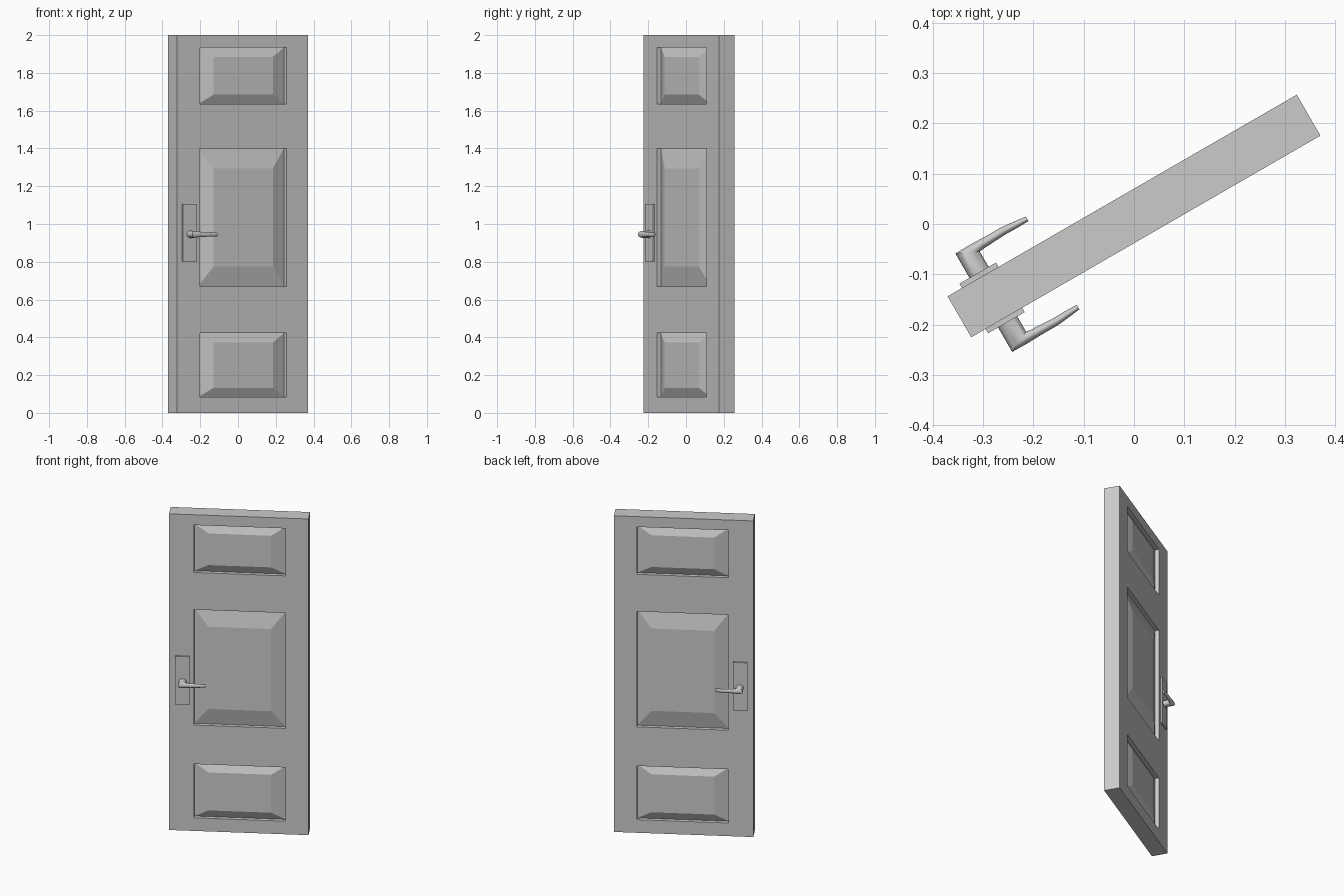
import bpy, bmesh, math
from mathutils import Matrix

if "Cube" in bpy.data.objects:
    bpy.data.objects.remove(bpy.data.objects["Cube"])

# Door frame: local x along the width, local y through the thickness, opened 30 degrees
PLACE = Matrix.Translation((0, 0.016, 0)) @ Matrix.Rotation(math.radians(30), 4, 'Z')
HALF_W, HALF_T, HEIGHT = 0.401, 0.047, 2.0


def finish(bm, name, smooth=False):
    bmesh.ops.remove_doubles(bm, verts=bm.verts, dist=1e-5)
    bmesh.ops.recalc_face_normals(bm, faces=bm.faces)
    mesh = bpy.data.meshes.new(name)
    bm.to_mesh(mesh)
    bm.free()
    ob = bpy.data.objects.new(name, mesh)
    bpy.context.collection.objects.link(ob)
    ob.matrix_world = PLACE
    if smooth:
        bpy.ops.object.select_all(action='DESELECT')
        bpy.context.view_layer.objects.active = ob
        ob.select_set(True)
        bpy.ops.object.shade_smooth_by_angle(angle=math.radians(40))
    return ob


def face(bm, pts):
    bm.faces.new([bm.verts.new(p) for p in pts])


# Door slab with three raised-field panels on both sides
def rect(x0, x1, z0, z1, y):
    return [(x0, y, z0), (x1, y, z0), (x1, y, z1), (x0, y, z1)]


def panel(bm, x0, x1, z0, z1, side, inset_z):
    edge = rect(x0, x1, z0, z1, side * HALF_T)
    floor = rect(x0, x1, z0, z1, side * (HALF_T - 0.024))
    field = rect(x0 + 0.082, x1 - 0.082, z0 + inset_z, z1 - inset_z, side * HALF_T)
    for a, b in ((edge, floor), (floor, field)):
        for i in range(4):
            j = (i + 1) % 4
            face(bm, [a[i], a[j], b[j], b[i]])
    face(bm, field)


xs = [-HALF_W, -0.258, 0.268, HALF_W]
zs = [0, 0.083, 0.423, 0.67, 1.40, 1.635, 1.935, HEIGHT]
bm = bmesh.new()
for side in (-1, 1):
    for i in range(3):
        for k in range(7):
            cell = (xs[i], xs[i + 1], zs[k], zs[k + 1])
            if i == 1 and k % 2 == 1:
                panel(bm, *cell, side, 0.105 if k == 3 else 0.05)
            else:
                face(bm, rect(*cell, side * HALF_T))
T = HALF_T
for x in (xs[0], xs[-1]):
    for a, b in zip(zs, zs[1:]):
        face(bm, [(x, -T, a), (x, T, a), (x, T, b), (x, -T, b)])
for z in (0, HEIGHT):
    for a, b in zip(xs, xs[1:]):
        face(bm, [(a, -T, z), (b, -T, z), (b, T, z), (a, T, z)])
finish(bm, "door_slab")

# Lever sections: outer (x, y), inner (x, y), half height
LEVER = [
    ((-0.345, 0.050), (-0.301, 0.050), 0.020),
    ((-0.345, 0.113), (-0.301, 0.092), 0.018),
    ((-0.310, 0.1135), (-0.290, 0.0935), 0.0145),
    ((-0.274, 0.1125), (-0.268, 0.0945), 0.013),
    ((-0.240, 0.1125), (-0.240, 0.0960), 0.012),
    ((-0.210, 0.1095), (-0.212, 0.0955), 0.011),
    ((-0.187, 0.1065), (-0.187, 0.0960), 0.010),
]
SIDES = 20

for side, label in ((-1, "front"), (1, "back")):
    # Backplate
    bm = bmesh.new()
    m = Matrix.Translation((-0.326, side * (T + 0.003), 0.953)) @ Matrix.Diagonal((0.084, 0.014, 0.304, 1))
    bmesh.ops.create_cube(bm, size=1, matrix=m)
    finish(bm, label + "_backplate")

    # Lever handle lofted through oval sections
    bm = bmesh.new()
    rings = []
    for (ox, oy), (ix, iy), h in LEVER:
        ring = []
        for s in range(SIDES):
            a = 2 * math.pi * s / SIDES
            c = math.cos(a) / 2
            ring.append(bm.verts.new(((ox + ix) / 2 + (ox - ix) * c,
                                      side * ((oy + iy) / 2 + (oy - iy) * c),
                                      0.945 + h * math.sin(a))))
        rings.append(ring)
    for a, b in zip(rings, rings[1:]):
        for s in range(SIDES):
            t = (s + 1) % SIDES
            bm.faces.new([a[s], a[t], b[t], b[s]])
    bm.faces.new(rings[0])
    bm.faces.new(rings[-1])
    finish(bm, label + "_lever", smooth=True)
